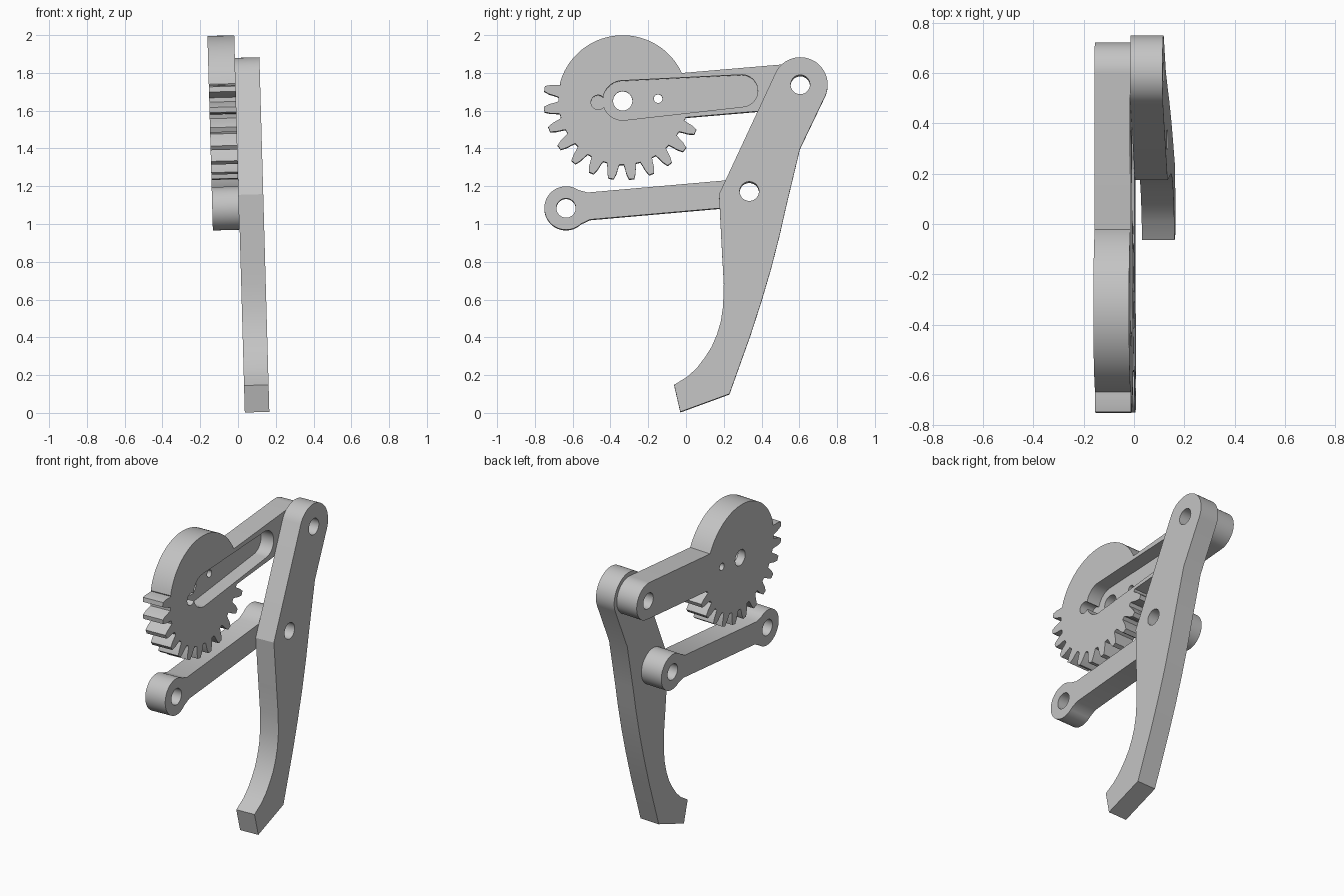
import bpy, bmesh
from math import cos, sin, radians, pi, atan2, asin, degrees
from mathutils import Vector

cube = bpy.data.objects.get("Cube")
if cube:
    bpy.data.objects.remove(cube)

grey = bpy.data.materials.new("plain grey")
grey.use_nodes = True
color = (0.55, 0.55, 0.55, 1)
grey.diffuse_color = color
grey.node_tree.nodes["Principled BSDF"].inputs["Base Color"].default_value = color

TILT = -0.028       # lean of the whole assembly about the y axis
LINK = 0.142        # thickness of gear and links
FINGER = 0.13       # thickness of the finger


def arc(c, r, a0, a1, step=6):
    """Points on an arc in the y-z plane, angles in degrees."""
    n = max(2, round(abs(a1 - a0) / step))
    angles = [radians(a0 + (a1 - a0) * i / n) for i in range(n + 1)]
    return [(c[0] + r * cos(a), c[1] + r * sin(a)) for a in angles]


def circle(c, r):
    return arc(c, r, 0, 360, 7.5)[:-1]


def prism(name, outline, x0, x1):
    """Extrude a y-z outline from x0 to x1."""
    bm = bmesh.new()
    base = bm.faces.new([bm.verts.new((x0, y, z)) for y, z in outline])
    new = bmesh.ops.extrude_face_region(bm, geom=[base])["geom"]
    bmesh.ops.translate(bm, vec=(x1 - x0, 0, 0),
                        verts=[v for v in new if isinstance(v, bmesh.types.BMVert)])
    bmesh.ops.recalc_face_normals(bm, faces=bm.faces)
    mesh = bpy.data.meshes.new(name)
    bm.to_mesh(mesh)
    bm.free()
    mesh.materials.append(grey)
    ob = bpy.data.objects.new(name, mesh)
    bpy.context.collection.objects.link(ob)
    return ob


def finish(ob, cuts):
    """Cut (outline, x0, x1) pockets, shade and lean the part."""
    for outline, x0, x1 in cuts:
        cutter = prism("cutter", outline, x0, x1)
        cutter.hide_render = True
        mod = ob.modifiers.new("cut", "BOOLEAN")
        mod.operation, mod.solver, mod.object = "DIFFERENCE", "EXACT", cutter
        bpy.context.view_layer.update()
        mesh = bpy.data.meshes.new_from_object(
            ob.evaluated_get(bpy.context.evaluated_depsgraph_get()))
        ob.modifiers.clear()
        ob.data = mesh
        bpy.data.objects.remove(cutter)
    bpy.ops.object.select_all(action="DESELECT")
    ob.select_set(True)
    bpy.context.view_layer.objects.active = ob
    bpy.ops.object.shade_smooth_by_angle(angle=radians(25))
    ob.rotation_euler.y = TILT
    ob.location.x = 0.036


def hole(c, r=0.051):
    return circle(c, r), -0.5, 0.5


def heading(a, b):
    return degrees(atan2(b[1] - a[1], b[0] - a[0]))


gear_axis, top_pivot = (-0.335, 1.655), (0.605, 1.735)
rod_axis, low_pivot = (-0.635, 1.085), (0.335, 1.17)

# Gear sector with its arm, as one outline
R, arm = 0.345, 0.118
lean = heading(gear_axis, top_pivot)
spread = degrees(asin(arm / R))
outline = arc(top_pivot, arm, lean - 90, lean + 90)
outline += arc(gear_axis, R, lean + spread, 165, 4)
for i in range(12):
    a = 171.5 + 15 * i
    for r, d in ((0.34, -5.6), (0.36, -4.6), (0.39, -3.6), (0.419, -1.9),
                 (0.419, 1.9), (0.39, 3.6), (0.36, 4.6), (0.34, 5.6)):
        t = radians(a + d)
        outline.append((gear_axis[0] + r * cos(t), gear_axis[1] + r * sin(t)))
outline += arc(gear_axis, R, 343.5, 360 + lean - spread)
gear = prism("gear_arm", outline, -LINK, 0)

# Keyhole-shaped pocket in the inner face
slot_end = (0.295, 1.706)
tilt = heading(gear_axis, slot_end)
slot = arc(slot_end, 0.085, tilt - 90, tilt + 90) + arc(gear_axis, 0.105, tilt + 90, tilt + 270)
depth = -0.09
finish(gear, [(slot, depth, 0.2), (circle((-0.465, 1.645), 0.038), depth, 0.2),
              hole(gear_axis), hole(top_pivot), hole((-0.148, 1.667), 0.023)])

# Lower rod: two round eyes joined by a narrower bar
eye, half = 0.115, 0.072
lean = heading(rod_axis, low_pivot)
along = Vector((cos(radians(lean)), sin(radians(lean))))
across = Vector((-along.y, along.x))
a, b = Vector(rod_axis), Vector(low_pivot)
outline = arc(rod_axis, eye, lean + 52, lean + 308)
outline += [tuple(a + along * 0.12 - across * half), tuple(b - along * 0.12 - across * half)]
outline += arc(low_pivot, eye, lean - 128, lean + 128)
outline += [tuple(b - along * 0.12 + across * half), tuple(a + along * 0.12 + across * half)]
finish(prism("lower_rod", outline, -LINK, 0), [hole(rod_axis), hole(low_pivot)])

# Curved finger with a rounded head and angled tip
outline = arc(top_pivot, 0.145, -25, 154)
outline += [(0.175, 1.155), (0.18, 1.05), (0.191, 0.84), (0.2, 0.68), (0.196, 0.56),
            (0.184, 0.48), (0.163, 0.41), (0.135, 0.345), (0.1, 0.29), (0.058, 0.235),
            (0.01, 0.19), (-0.063, 0.145), (-0.03, 0.002), (0.23, 0.097),
            (0.34, 0.405), (0.4, 0.59), (0.45, 0.76), (0.495, 0.935), (0.53, 1.09), (0.603, 1.395)]
finish(prism("finger", outline, 0, FINGER), [hole(top_pivot), hole(low_pivot)])
